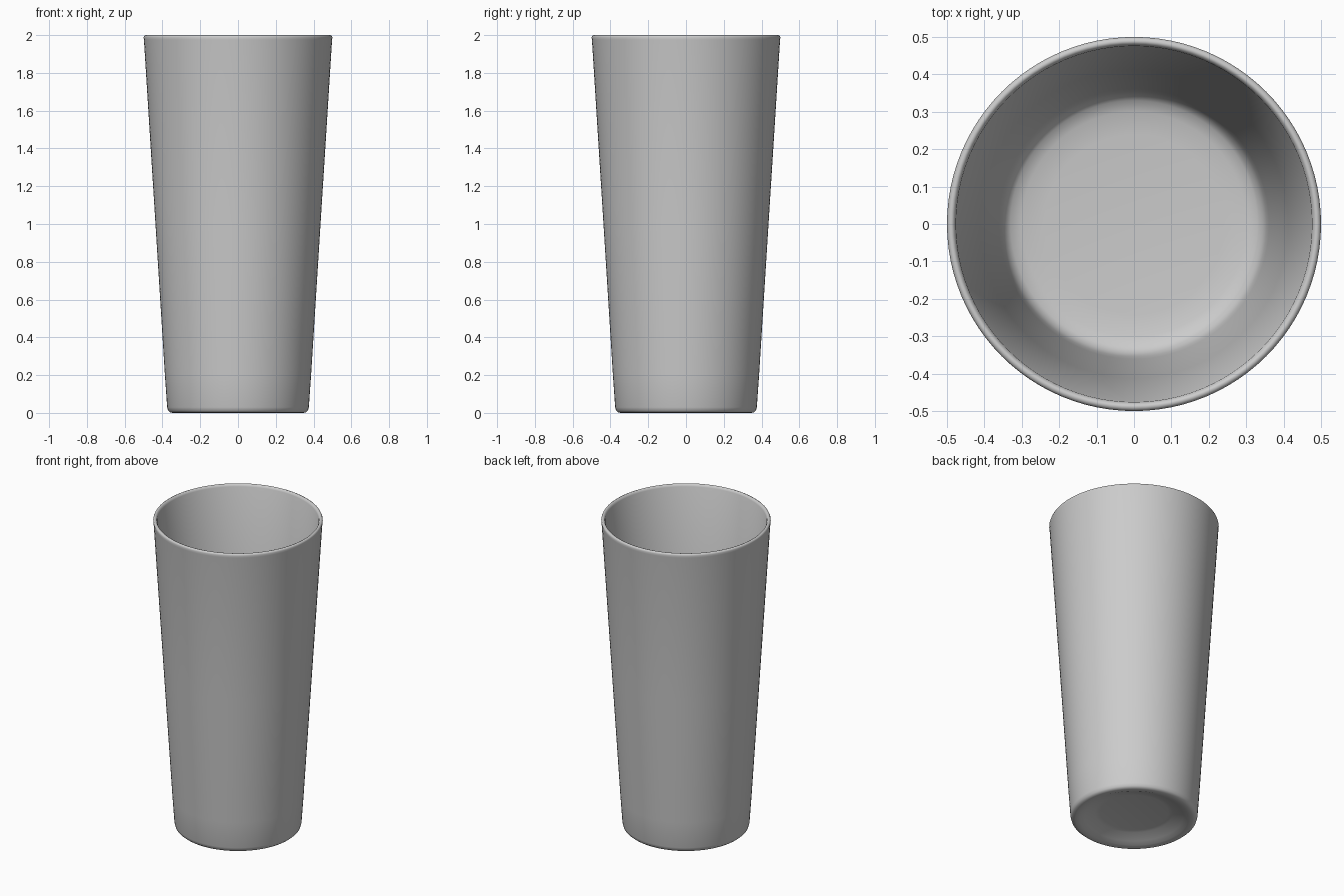
import bpy
import bmesh
import math

cube = bpy.data.objects.get("Cube")
if cube:
    bpy.data.objects.remove(cube, do_unlink=True)

SEGMENTS = 96

# Cross-section (radius, height): recessed underside, wall, rim, inside, floor
profile = [
    (0, 0.045), (0.2, 0.045), (0.23, 0.04), (0.29, 0.016), (0.32, 0.004),
    (0.345, 0), (0.36, 0.003), (0.37, 0.012), (0.375, 0.03),
    (0.387, 0.2), (0.437, 1.0), (0.498, 1.975),
    (0.5, 1.988), (0.497, 1.996), (0.489, 2.0), (0.482, 1.997), (0.476, 1.985),
    (0.412, 1.0), (0.361, 0.2), (0.354, 0.15),
    (0.345, 0.122), (0.33, 0.107), (0.3, 0.097), (0.24, 0.091), (0, 0.09),
]

# Revolve the cross-section into the tumbler
bm = bmesh.new()
verts = [bm.verts.new((r, 0, z)) for r, z in profile]
edges = [bm.edges.new(pair) for pair in zip(verts, verts[1:])]
bmesh.ops.spin(bm, geom=verts + edges, cent=(0, 0, 0), axis=(0, 0, 1),
               angle=math.tau, steps=SEGMENTS, use_duplicate=False)
bmesh.ops.remove_doubles(bm, verts=bm.verts, dist=0.0001)
bmesh.ops.recalc_face_normals(bm, faces=bm.faces)

mesh = bpy.data.meshes.new("tumbler")
bm.to_mesh(mesh)
bm.free()
tumbler = bpy.data.objects.new("tumbler", mesh)
bpy.context.collection.objects.link(tumbler)

# Smooth surface all round
mesh.shade_smooth()
